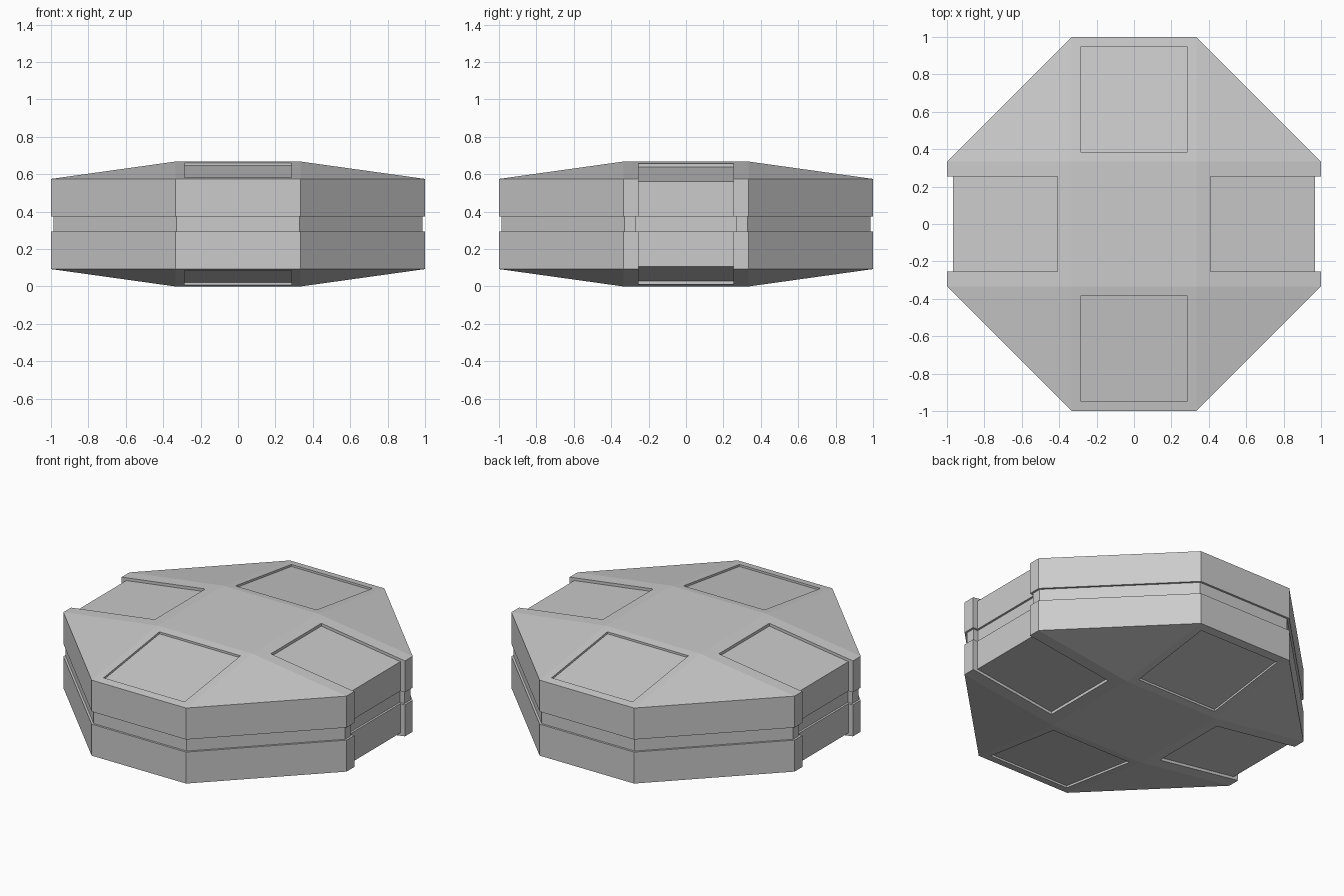
import bpy, bmesh
from mathutils import Vector

if "Cube" in bpy.data.objects:
    bpy.data.objects.remove(bpy.data.objects["Cube"])

MID = 0.334            # half height, and height of the mirror plane
WALL = 0.241           # half height of the upright rim
C = 1 / 3              # octagon corner / flat centre half size
GROOVE = 0.04          # half height of the rim groove


def surf(r):
    """Height of the sloping roof at distance r from the centre."""
    return MID - (MID - WALL) * (r - C) / (1 - C)


def make_object(name, bm):
    bmesh.ops.recalc_face_normals(bm, faces=bm.faces)
    mesh = bpy.data.meshes.new(name)
    bm.to_mesh(mesh)
    bm.free()
    ob = bpy.data.objects.new(name, mesh)
    bpy.context.collection.objects.link(ob)
    return ob


def prism(name, points, extrusion):
    """Extrude a closed 3D profile along a vector."""
    bm = bmesh.new()
    face = bm.faces.new([bm.verts.new(p) for p in points])
    res = bmesh.ops.extrude_face_region(bm, geom=[face], use_keep_orig=True)
    verts = [v for v in res["geom"] if isinstance(v, bmesh.types.BMVert)]
    bmesh.ops.translate(bm, verts=verts, vec=Vector(extrusion))
    return make_object(name, bm)


def cut(target, cutter):
    """Subtract the cutter from the target, then discard the cutter."""
    mod = target.modifiers.new("cut", "BOOLEAN")
    mod.operation = "DIFFERENCE"
    mod.solver = "EXACT"
    mod.object = cutter
    bpy.context.view_layer.objects.active = target
    bpy.ops.object.modifier_apply(modifier=mod.name)
    bpy.data.objects.remove(cutter)


# Octagonal body with sloping top and bottom
bm = bmesh.new()
for sx in (-1, 1):
    for sy in (-1, 1):
        for sz in (-1, 1):
            for x, y, z in ((C, C, MID), (C, 1, WALL), (1, C, WALL)):
                bm.verts.new((sx * x, sy * y, sz * z))
bmesh.ops.convex_hull(bm, input=bm.verts)
bmesh.ops.dissolve_limit(bm, angle_limit=0.01, verts=bm.verts, edges=bm.edges)
body = make_object("octagonal_body", bm)

# Side channels: sunken panels above and below joined by a notch in the rim
half = [(0.41, 0.8), (0.41, surf(0.41) - 0.018), (0.968, surf(0.968) - 0.018)]
channel = half + [(x, -z) for x, z in reversed(half)] + [(1.2, -0.8), (1.2, 0.8)]
for s in (-1, 1):
    cut(body, prism("channel_cutter", [(s * x, -0.255, z) for x, z in channel],
                    (0, 0.51, 0)))

# Front and back sunken panels, top and bottom
panel = [(0.384, surf(0.384) - 0.013), (0.947, surf(0.947) - 0.013),
         (0.95, 0.8), (0.382, 0.8)]
for sy in (-1, 1):
    for sz in (-1, 1):
        cut(body, prism("panel_cutter", [(-0.286, sy * y, sz * z) for y, z in panel],
                        (0.572, 0, 0)))

# Groove running round the rim, following the notches
quarter = [(0.328, 0.987), (0.987, 0.328), (0.987, 0.268), (0.955, 0.268)]
right = quarter + [(x, -y) for x, y in reversed(quarter)]
outline = right + [(-x, -y) for x, y in right]
ring = prism("groove_cutter", [(x, y, -GROOVE) for x, y in
             ((-1.2, -1.2), (1.2, -1.2), (1.2, 1.2), (-1.2, 1.2))], (0, 0, 2 * GROOVE))
cut(ring, prism("groove_core", [(x, y, -0.2) for x, y in outline], (0, 0, 0.4)))
cut(body, ring)

body.location.z = MID
